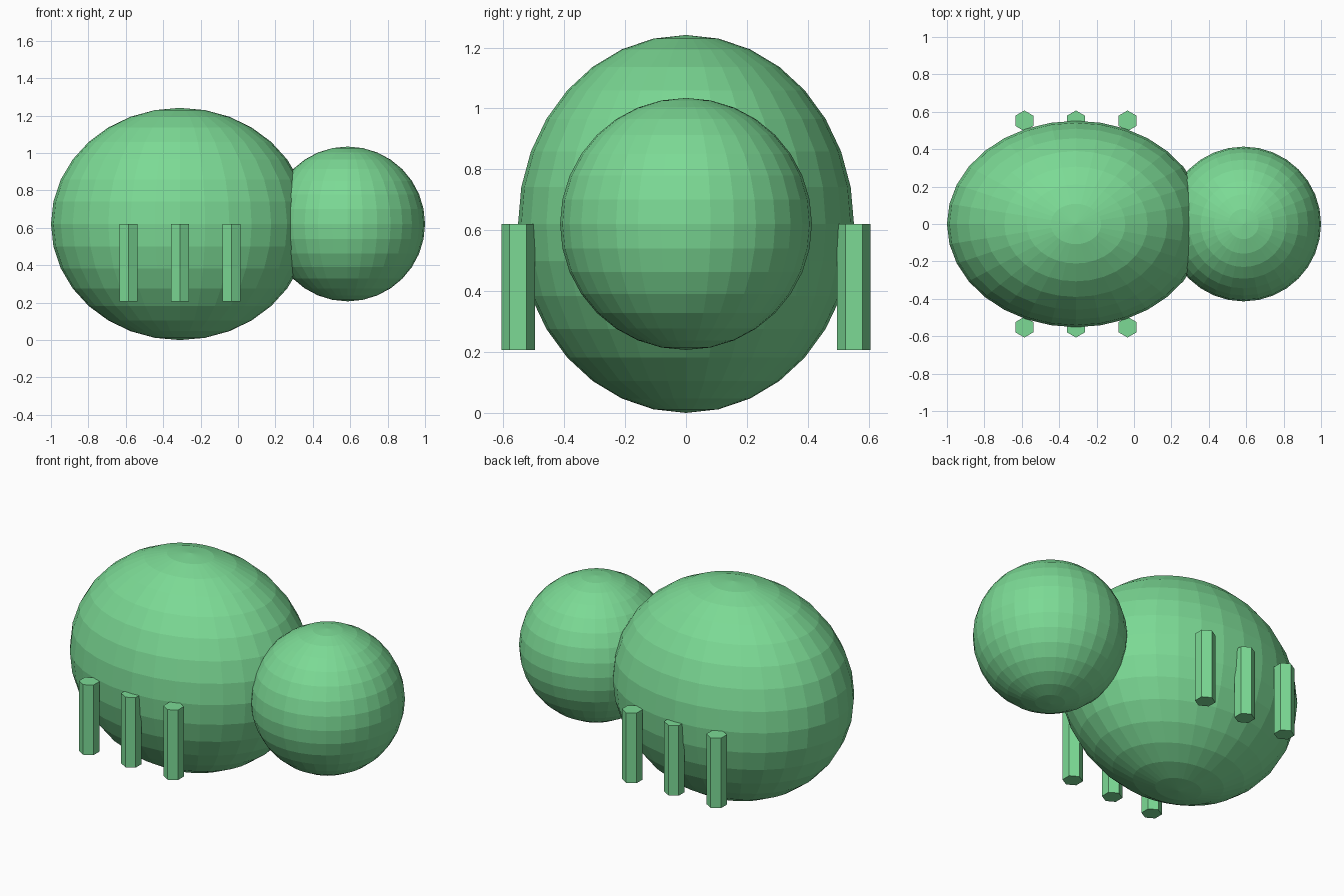
import bpy

if "Cube" in bpy.data.objects:
    bpy.data.objects.remove(bpy.data.objects["Cube"])

UNIT = 2 / 2.9          # half length of the body
MID = 0.9 * UNIT        # height of the body centre

green = bpy.data.materials.new("leaf_green")
green.diffuse_color = (0.2, 0.7, 0.3, 1)
green.use_nodes = True
green.node_tree.nodes["Principled BSDF"].inputs["Base Color"].default_value = green.diffuse_color


def finish(name, scale=(1, 1, 1)):
    obj = bpy.context.object
    obj.name = name
    obj.scale = scale
    bpy.ops.object.transform_apply(location=False, rotation=False, scale=True)
    obj.data.materials.append(green)
    return obj


def ball(name, x, scale):
    bpy.ops.mesh.primitive_uv_sphere_add(segments=32, ring_count=16, radius=UNIT,
                                         location=(x, 0, MID))
    return finish(name, scale)


# Egg-shaped body and round head, faceted
body_x = -1 + UNIT
ball("body", body_x, (1, 0.8, 0.9))
ball("head", 1 - 0.6 * UNIT, (0.6, 0.6, 0.6))

# Three hexagonal legs on each side, corners pointing sideways
for side, label in ((-1, "front"), (1, "back")):
    for i in (-1, 0, 1):
        bpy.ops.mesh.primitive_cylinder_add(
            vertices=6, radius=0.08 * UNIT, depth=0.6 * UNIT,
            location=(body_x + 0.4 * UNIT * i, side * 0.8 * UNIT, MID - 0.3 * UNIT))
        finish(f"{label}_leg_{i + 2}")
